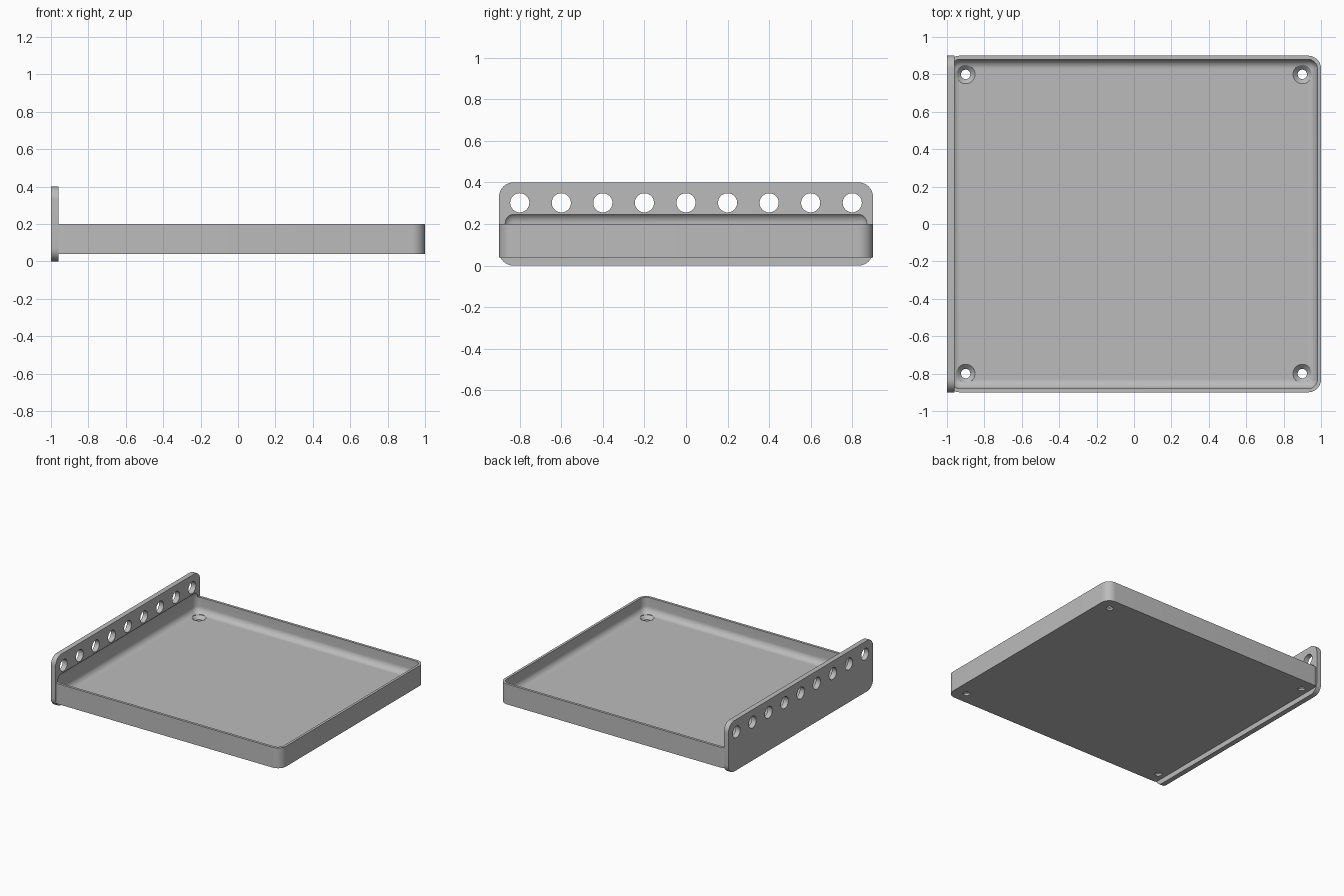
import bpy, bmesh, math
from mathutils import Matrix, Vector

if "Cube" in bpy.data.objects:
    bpy.data.objects.remove(bpy.data.objects["Cube"])

grey = bpy.data.materials.new("light_grey")
grey.diffuse_color = (0.5, 0.5, 0.5, 1)
grey.use_nodes = True
grey.node_tree.nodes["Principled BSDF"].inputs["Base Color"].default_value = grey.diffuse_color


def make_object(name, bm):
    bmesh.ops.recalc_face_normals(bm, faces=bm.faces[:])
    me = bpy.data.meshes.new(name)
    bm.to_mesh(me)
    bm.free()
    me.materials.append(grey)
    ob = bpy.data.objects.new(name, me)
    bpy.context.collection.objects.link(ob)
    return ob


def rounded_box(lo, hi, radius, axis=None, segments=10):
    """Box with the edges along one axis (or all edges) rounded."""
    lo, hi = Vector(lo), Vector(hi)
    bm = bmesh.new()
    bmesh.ops.create_cube(bm, size=1)
    for v in bm.verts:
        v.co = Vector((lo[i] + (v.co[i] + 0.5) * (hi[i] - lo[i]) for i in range(3)))
    edges = [e for e in bm.edges if axis is None
             or abs(e.verts[0].co[axis] - e.verts[1].co[axis]) > 1e-4]
    bmesh.ops.bevel(bm, geom=edges, offset=radius, offset_type='OFFSET',
                    segments=segments, profile=0.5, affect='EDGES')
    return bm


def lathe(bm, profile, matrix, sides=40):
    """Closed solid turned about z from (radius, height) points."""
    rings = [[bm.verts.new(matrix @ Vector((r * math.cos(2 * math.pi * i / sides),
                                            r * math.sin(2 * math.pi * i / sides), z)))
              for i in range(sides)] for r, z in profile]
    for a, b in zip(rings, rings[1:]):
        for i in range(sides):
            j = (i + 1) % sides
            bm.faces.new((a[i], a[j], b[j], b[i]))
    bm.faces.new(rings[0][::-1])
    bm.faces.new(rings[-1])


def boolean(target, tool, operation):
    tool.hide_render = True
    mod = target.modifiers.new(operation, 'BOOLEAN')
    mod.operation, mod.object, mod.solver = operation, tool, 'EXACT'
    bpy.context.view_layer.objects.active = target
    bpy.ops.object.modifier_apply(modifier=mod.name)
    bpy.data.objects.remove(tool)


# Upright mounting plate
tray = make_object("tray_with_mounting_plate",
                   rounded_box((-1, -0.9, 0), (-0.96, 0.9, 0.4), 0.07, axis=0))

# Tray body, trimmed where it ends inside the plate
bm = rounded_box((-1, -0.9, 0.04), (1, 0.9, 0.2), 0.07, axis=2)
cut = bmesh.ops.bisect_plane(bm, geom=bm.verts[:] + bm.edges[:] + bm.faces[:],
                             plane_co=(-0.985, 0, 0), plane_no=(-1, 0, 0),
                             clear_outer=True)
bmesh.ops.holes_fill(bm, edges=[e for e in bm.edges if e.is_boundary])
boolean(tray, make_object("tray_body", bm), 'UNION')

# Soft-edged cavity, which also bites into the plate
boolean(tray, make_object("cavity_cutter",
        rounded_box((-0.98, -0.88, 0.08), (0.98, 0.88, 0.256), 0.05)), 'DIFFERENCE')

# Row of nine plate holes and four countersunk floor holes
bm = bmesh.new()
for i in range(9):
    lathe(bm, [(0.046, -0.05), (0.046, 0.05)],
          Matrix.Translation((-0.98, -0.8 + 0.2 * i, 0.302)) @ Matrix.Rotation(math.pi / 2, 4, 'Y'))
for x in (-0.9, 0.9):
    for y in (-0.8, 0.8):
        lathe(bm, [(0.025, 0), (0.025, 0.055), (0.05, 0.08), (0.05, 0.16)],
              Matrix.Translation((x, y, 0)))
boolean(tray, make_object("hole_cutter", bm), 'DIFFERENCE')

# Smooth fillets, sharp edges
bpy.ops.object.select_all(action='DESELECT')
tray.select_set(True)
bpy.context.view_layer.objects.active = tray
bpy.ops.object.shade_smooth_by_angle(angle=math.radians(30))
